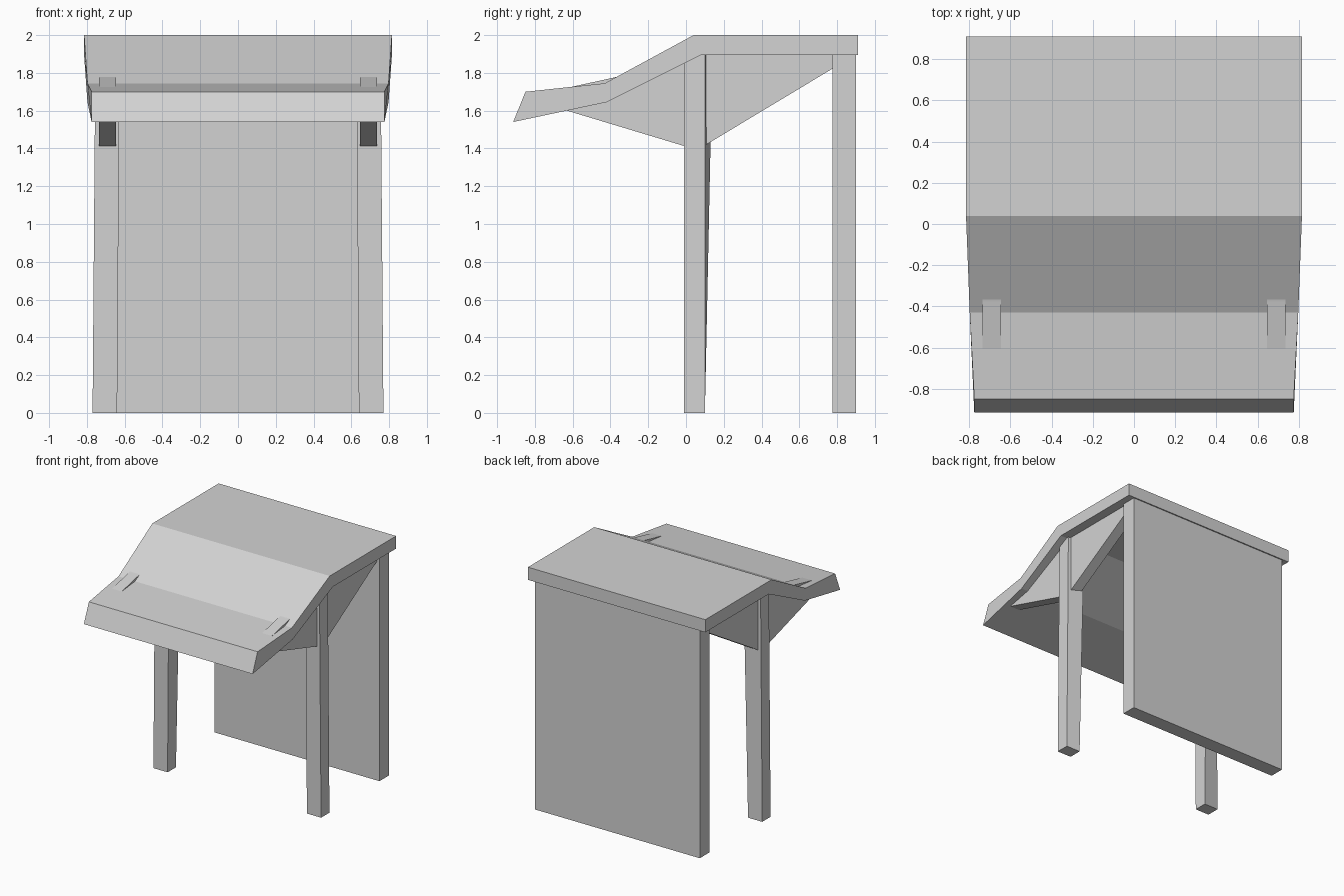
import bpy
import bmesh

cube = bpy.data.objects.get("Cube")
if cube:
    bpy.data.objects.remove(cube, do_unlink=True)

# Single plain grey
grey = bpy.data.materials.new("plain_grey")
grey.use_nodes = True
colour = (0.65, 0.65, 0.65, 1)
grey.diffuse_color = colour
grey.node_tree.nodes["Principled BSDF"].inputs["Base Color"].default_value = colour


def loft(name, start, end):
    """Solid between two matching outlines of 3D points."""
    bm = bmesh.new()
    a = [bm.verts.new(p) for p in start]
    b = [bm.verts.new(p) for p in end]
    bm.faces.new(a)
    bm.faces.new(b)
    for i in range(len(a)):
        j = (i + 1) % len(a)
        bm.faces.new((a[i], a[j], b[j], b[i]))
    bmesh.ops.recalc_face_normals(bm, faces=bm.faces)
    mesh = bpy.data.meshes.new(name)
    bm.to_mesh(mesh)
    bm.free()
    mesh.materials.append(grey)
    obj = bpy.data.objects.new(name, mesh)
    bpy.context.collection.objects.link(obj)
    return obj


def slab(name, profile, x0, x1):
    """Side profile (y, z) extruded across x."""
    return loft(name, [(x0, y, z) for y, z in profile],
                [(x1, y, z) for y, z in profile])


# Roof: bent sheet whose half width narrows towards the front lip
roof = [(0.815, 0.91, 2.0), (0.815, 0.04, 2.0), (0.797, -0.43, 1.745),
        (0.775, -0.85, 1.70), (0.775, -0.915, 1.54), (0.797, -0.42, 1.645),
        (0.815, 0.08, 1.895), (0.815, 0.91, 1.895)]
loft("roof", roof, [(-x, y, z) for x, y, z in roof])

# Back wall
slab("back_wall", [(0.775, 0), (0.90, 0), (0.90, 1.9), (0.775, 1.9)], -0.757, 0.757)

# Posts and brackets, mirrored on both sides
post_base = [(0.77, -0.01), (0.77, 0.10), (0.64, 0.10), (0.64, -0.01)]
post_top = [(0.755, -0.01), (0.755, 0.10), (0.627, 0.14), (0.627, -0.01)]
front_bracket = [(0.0, 1.41), (-0.63, 1.60), (-0.61, 1.725), (-0.375, 1.777),
                 (0.0, 1.88)]
rear_bracket = [(0.09, 1.41), (0.78, 1.825), (0.78, 1.897), (0.09, 1.897)]
for side, s in (("left", 1), ("right", -1)):
    loft(side + "_post", [(s * x, y, 0) for x, y in post_base],
         [(s * x, y, 1.9) for x, y in post_top])
    slab(side + "_front_bracket", front_bracket, s * 0.645, s * 0.735)
    slab(side + "_rear_bracket", rear_bracket, s * 0.645, s * 0.735)
